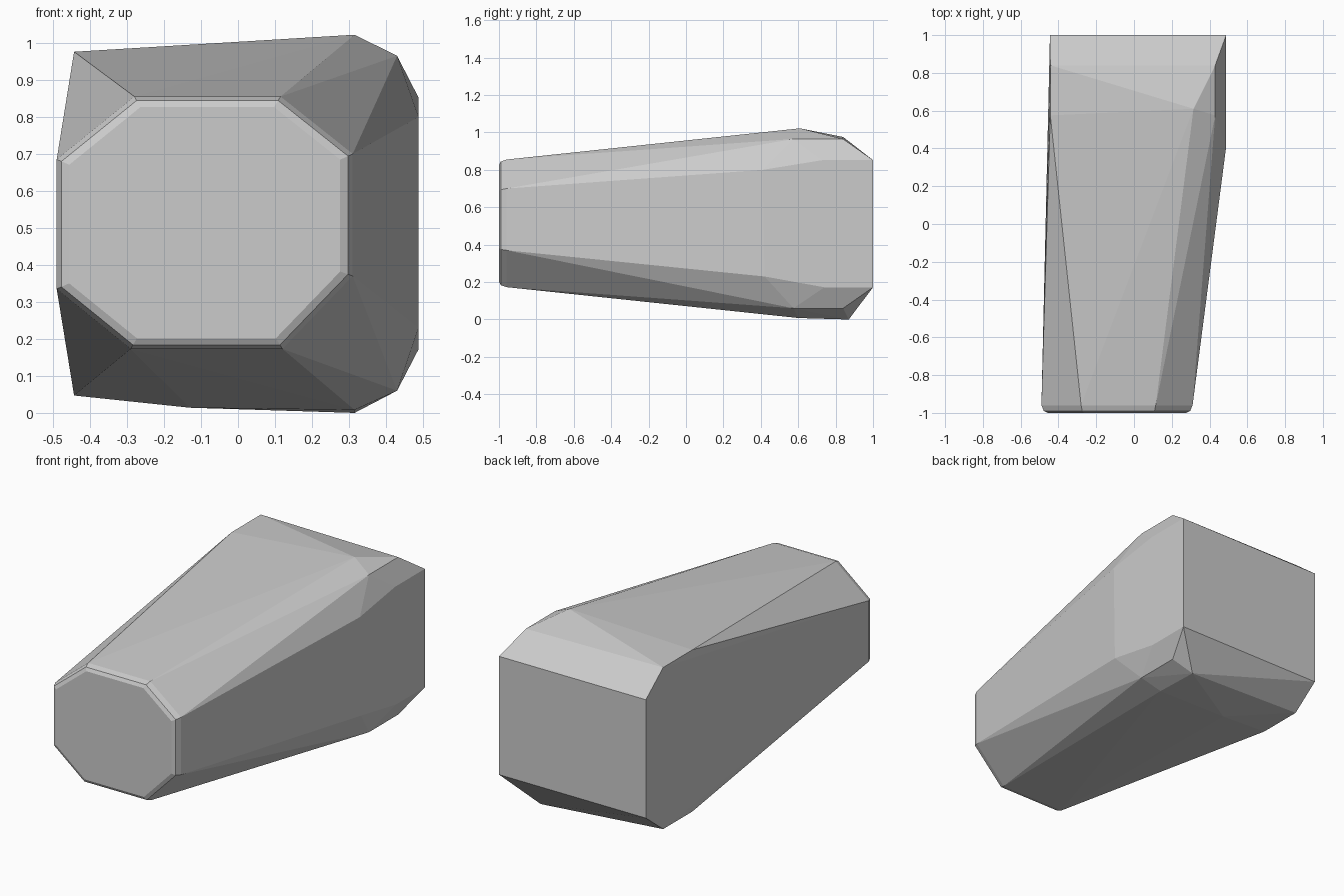
import bpy, bmesh
from mathutils import Vector

if "Cube" in bpy.data.objects:
    bpy.data.objects.remove(bpy.data.objects["Cube"])

# front cap outline (x, z): irregular octagon
outline = [(-0.28, 0.855), (0.115, 0.855), (0.31, 0.70), (0.31, 0.37),
           (0.12, 0.173), (-0.29, 0.173), (-0.49, 0.335), (-0.49, 0.685)]
centre = Vector((-0.09, 0.514))


def cap_ring(y, inset):
    """Octagon ring, shrunk towards its centre to round the front rim."""
    ring = []
    for p in outline:
        d = Vector(p) - centre
        q = centre + d * (1 - inset / 0.38)
        ring.append((q.x, y, q.y))
    return ring


# front rim rounding
points = cap_ring(-1.0, 0.032) + cap_ring(-0.99, 0.012) + cap_ring(-0.96, 0.0)

# flat back face
points += [(x, 1.0, z) for x in (-0.445, 0.488) for z in (0.172, 0.852)]

# right flank
points += [(0.488, 0.41, 0.80), (0.488, 0.73, 0.852),
           (0.488, 0.42, 0.23), (0.488, 0.74, 0.172)]

# upper and lower right shoulders, and left corners
for y in (0.575, 0.84):
    points += [(0.43, y, 0.965), (0.43, y, 0.06),
               (-0.443, y, 0.976), (-0.443, y, 0.047)]

# crown and underside
points += [(0.315, 0.61, 1.022), (0.315, 0.60, 0.008),
           (0.315, 0.87, 0.0), (-0.13, 0.60, 0.014)]

# wrap the faceted skin around the key points
bm = bmesh.new()
for p in points:
    bm.verts.new(p)
hull = bmesh.ops.convex_hull(bm, input=bm.verts[:])
loose = [v for v in bm.verts if not v.link_faces]
bmesh.ops.delete(bm, geom=loose, context='VERTS')
bmesh.ops.dissolve_limit(bm, angle_limit=0.01, verts=bm.verts[:], edges=bm.edges[:])
bmesh.ops.recalc_face_normals(bm, faces=bm.faces[:])

mesh = bpy.data.meshes.new("tapered_block")
bm.to_mesh(mesh)
bm.free()
block = bpy.data.objects.new("tapered_block", mesh)
bpy.context.collection.objects.link(block)
